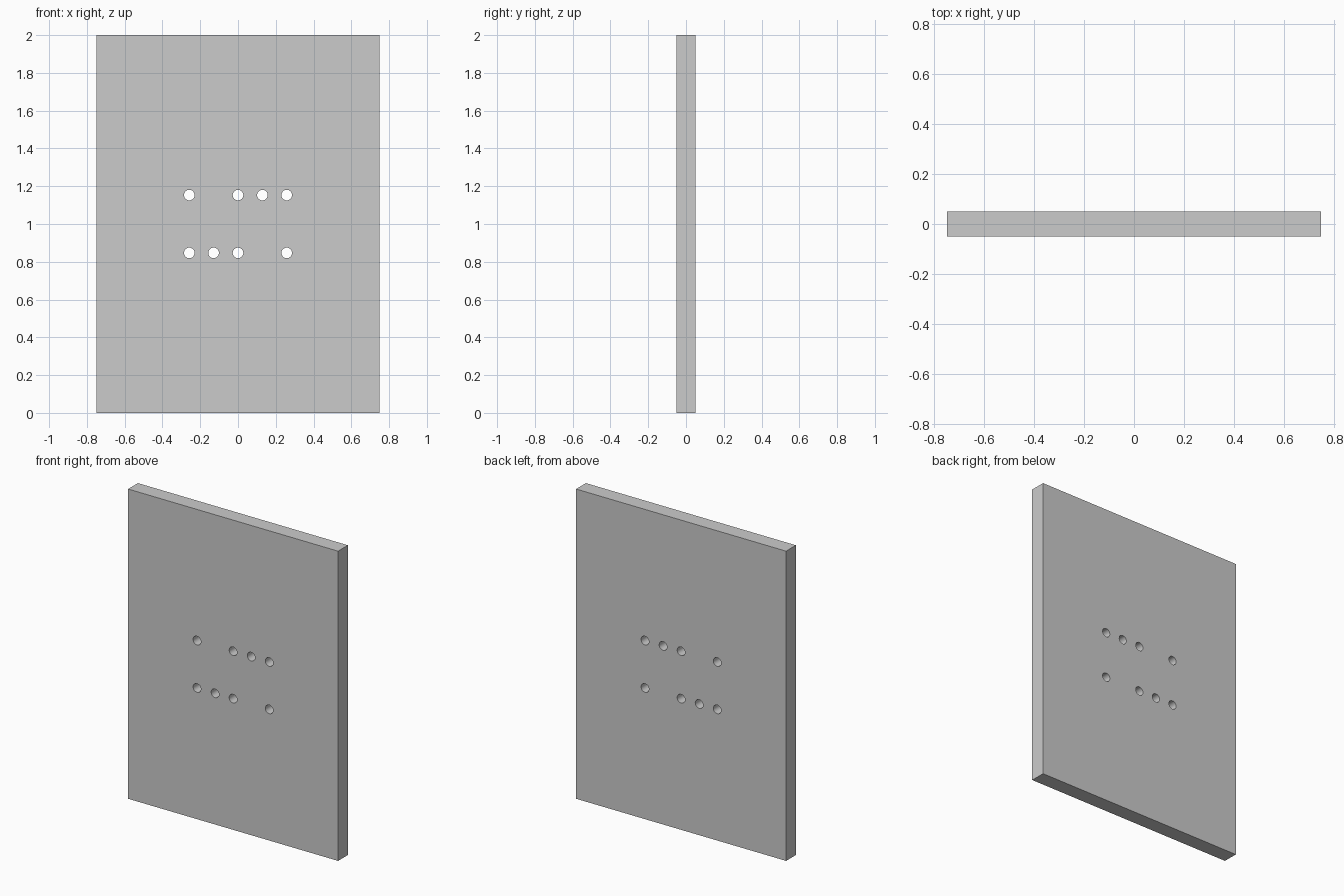
import bpy, bmesh
from math import pi, radians
from mathutils import Matrix, Vector

if "Cube" in bpy.data.objects:
    bpy.data.objects.remove(bpy.data.objects["Cube"])

WIDTH, DEPTH, HEIGHT = 1.5, 0.1, 2.0
PITCH, ROW_OFFSET, RADIUS = 0.129, 0.153, 0.028


def mesh_object(name, bm):
    mesh = bpy.data.meshes.new(name)
    bm.to_mesh(mesh)
    bm.free()
    obj = bpy.data.objects.new(name, mesh)
    bpy.context.collection.objects.link(obj)
    return obj


# Flat upright plate
bm = bmesh.new()
bmesh.ops.create_cube(bm, size=1, matrix=Matrix.Translation((0, 0, HEIGHT / 2))
                      @ Matrix.Diagonal((WIDTH, DEPTH, HEIGHT, 1)))
plate = mesh_object("plate", bm)

# Drill cutters: the lower row is the upper row turned half a circle
bm = bmesh.new()
for side in (1, -1):
    for step in (-2, 0, 1, 2):
        pos = Vector((side * step * PITCH, 0, HEIGHT / 2 + side * ROW_OFFSET))
        bmesh.ops.create_cone(bm, cap_ends=True, segments=32, radius1=RADIUS,
                              radius2=RADIUS, depth=DEPTH * 3,
                              matrix=Matrix.Translation(pos) @ Matrix.Rotation(pi / 2, 4, 'X'))
cutter = mesh_object("hole_cutter", bm)
cutter.hide_render = True

# Through holes
mod = plate.modifiers.new("holes", 'BOOLEAN')
mod.operation, mod.solver, mod.object = 'DIFFERENCE', 'EXACT', cutter
bpy.context.view_layer.objects.active = plate
plate.select_set(True)
bpy.ops.object.modifier_apply(modifier=mod.name)
bpy.data.objects.remove(cutter)

# Smooth hole walls, sharp rims and plate edges
bpy.ops.object.shade_smooth_by_angle(angle=radians(30))
